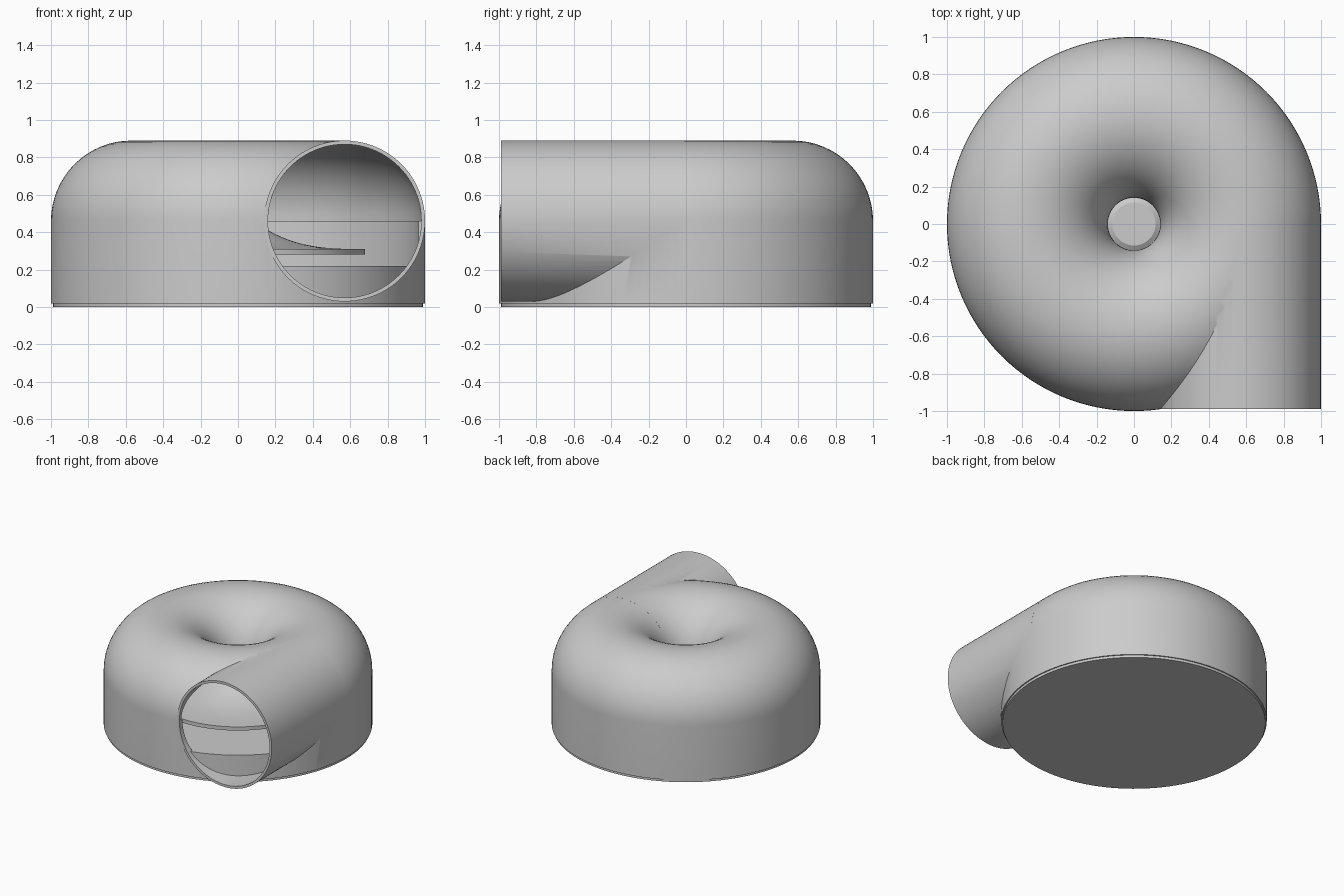
import bpy, bmesh, math
from mathutils import Matrix, Vector

cube = bpy.data.objects.get("Cube")
if cube:
    bpy.data.objects.remove(cube, do_unlink=True)

grey = bpy.data.materials.new("light grey")
grey.use_nodes = True
colour = (0.6, 0.6, 0.6, 1)
grey.diffuse_color = colour
grey.node_tree.nodes["Principled BSDF"].inputs["Base Color"].default_value = colour

RING, AXIS_Z, TUBE, WALL = 0.57, 0.46, 0.43, 0.02
PIPE_FRONT = -0.99


def finish(name, bm):
    bmesh.ops.remove_doubles(bm, verts=bm.verts, dist=1e-5)
    bmesh.ops.recalc_face_normals(bm, faces=bm.faces)
    mesh = bpy.data.meshes.new(name)
    bm.to_mesh(mesh)
    bm.free()
    mesh.materials.append(grey)
    ob = bpy.data.objects.new(name, mesh)
    bpy.context.collection.objects.link(ob)
    return ob


def lathe(name, profile, steps=128):
    """Solid of revolution from (radius, height) points, both ends on the axis."""
    bm = bmesh.new()
    verts = [bm.verts.new((r, 0, z)) for r, z in profile]
    edges = [bm.edges.new(pair) for pair in zip(verts, verts[1:])]
    bmesh.ops.spin(bm, geom=verts + edges, cent=(0, 0, 0), axis=(0, 0, 1),
                   angle=math.tau, steps=steps, use_duplicate=False)
    return finish(name, bm)


def pipe(name, radius, front, back):
    bm = bmesh.new()
    place = (Matrix.Translation((RING, (front + back) / 2, AXIS_Z))
             @ Matrix.Rotation(math.pi / 2, 4, "X"))
    bmesh.ops.create_cone(bm, cap_ends=True, segments=96, radius1=radius,
                          radius2=radius, depth=back - front, matrix=place)
    return finish(name, bm)


def arch(radius, steps=32):
    """Upper half of the ring section, from the outside to the inside."""
    return [(RING + radius * math.cos(math.pi * i / steps),
             AXIS_Z + radius * math.sin(math.pi * i / steps))
            for i in range(steps + 1)]


def boolean(target, tool, operation):
    mod = target.modifiers.new(operation.lower(), "BOOLEAN")
    mod.operation, mod.object, mod.solver = operation, tool, "EXACT"
    bpy.context.view_layer.objects.active = target
    bpy.ops.object.modifier_apply(modifier=mod.name)
    bpy.data.objects.remove(tool, do_unlink=True)


# Casing: domed ring with a central inlet, joined to the outlet pipe
casing = lathe("casing", [(0, 0.02), (1, 0.02)] + arch(TUBE) + [(0.14, 0.4), (0, 0.4)])
boolean(casing, pipe("outlet_pipe", TUBE, PIPE_FRONT, -0.01), "UNION")

# Hollow out the chamber and the bore of the outlet
chamber = lathe("chamber_cutter", [(0, 0.21), (0.965, 0.21), (0.965, AXIS_Z)]
                + arch(TUBE - WALL) + [(0, AXIS_Z)])
boolean(casing, chamber, "DIFFERENCE")
boolean(casing, pipe("bore_cutter", TUBE - WALL, -1.2, -0.015), "DIFFERENCE")

# Chamber floor and base plate
lathe("chamber_floor", [(0, 0.02), (0.985, 0.02), (0.985, 0.22), (0, 0.22)])
lathe("base_plate", [(0, 0), (0.99, 0), (0.99, 0.022), (0, 0.022)])

# Impeller: flat-nosed hub flaring out to a thin disc
flare = [(0.115 + 0.565 * t, 0.31 + 0.13 * (1 - t) ** 3)
         for t in [i / 16 for i in range(17)]]
lathe("impeller", [(0, 0.44)] + flare + [(0.68, 0.28), (0.1, 0.28), (0.1, 0.215), (0, 0.215)])

# Smooth curves, crisp rims
bpy.ops.object.select_all(action="DESELECT")
for ob in bpy.context.scene.objects:
    if ob.type == "MESH":
        ob.select_set(True)
        bpy.context.view_layer.objects.active = ob
bpy.ops.object.shade_smooth_by_angle(angle=math.radians(30))
